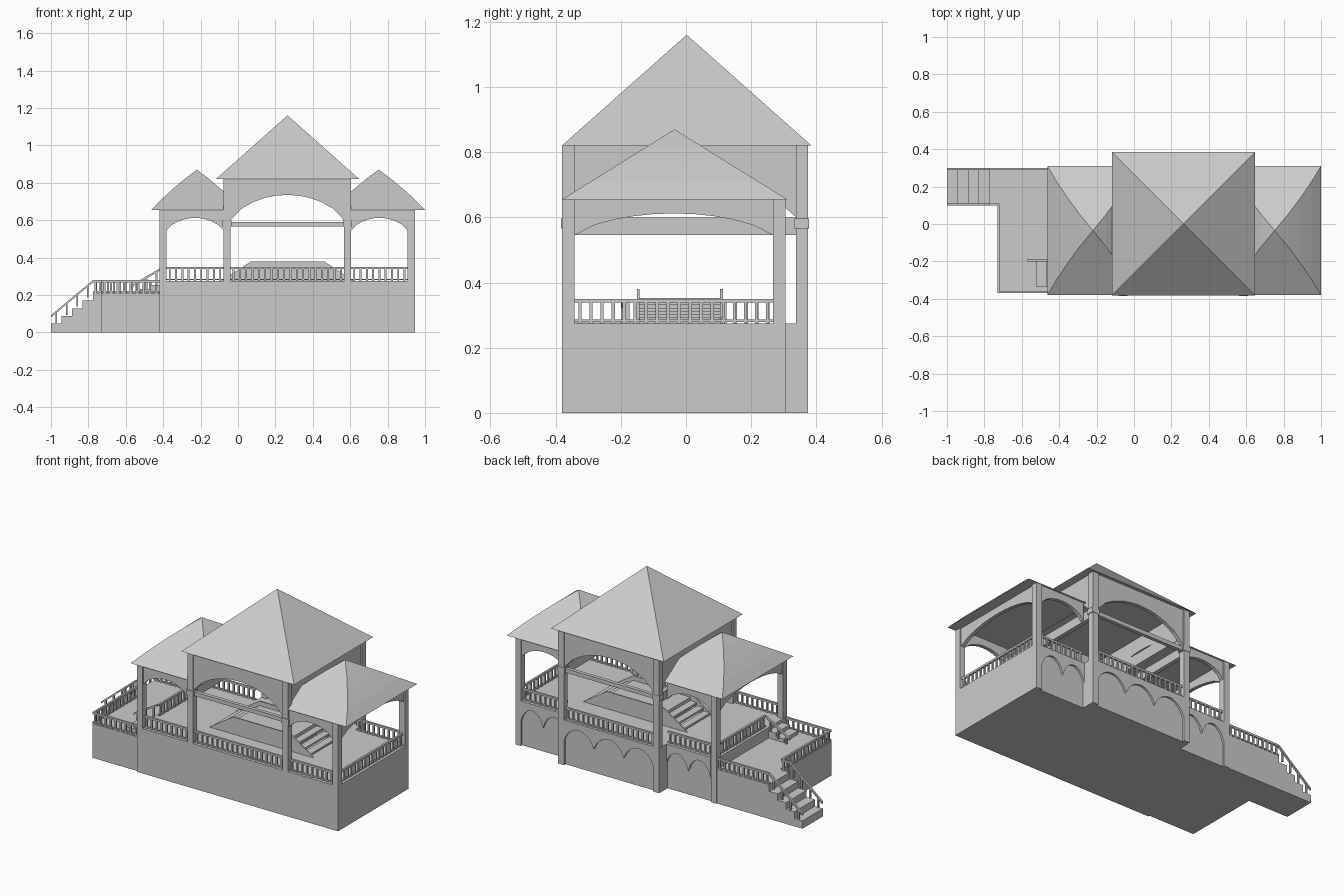
import bpy, bmesh, math
from mathutils import Vector

if "Cube" in bpy.data.objects:
    bpy.data.objects.remove(bpy.data.objects["Cube"])


def finish(name, bm):
    bmesh.ops.recalc_face_normals(bm, faces=bm.faces)
    me = bpy.data.meshes.new(name)
    bm.to_mesh(me)
    bm.free()
    ob = bpy.data.objects.new(name, me)
    bpy.context.collection.objects.link(ob)
    return ob


def add_box(bm, x0, x1, y0, y1, z0, z1):
    r = bmesh.ops.create_cube(bm, size=1)
    for v in r['verts']:
        v.co = Vector((x1 if v.co.x > 0 else x0, y1 if v.co.y > 0 else y0, z1 if v.co.z > 0 else z0))


def box(name, *dims):
    bm = bmesh.new()
    add_box(bm, *dims)
    return finish(name, bm)


def prism(name, pts, axis, d0, d1):
    """Extrude a (u, z) outline through depth; u runs along the named axis."""
    bm = bmesh.new()
    vs = [bm.verts.new((u, d0, z) if axis == 'x' else (d0, u, z)) for u, z in pts]
    f = bm.faces.new(vs)
    r = bmesh.ops.extrude_face_region(bm, geom=[f])
    move = (0, d1 - d0, 0) if axis == 'x' else (d1 - d0, 0, 0)
    bmesh.ops.translate(bm, verts=[e for e in r['geom'] if isinstance(e, bmesh.types.BMVert)], vec=move)
    return finish(name, bm)


def arch(name, axis, u0, u1, spring, crown, top, d0, d1, n=10):
    half, mid = (u1 - u0) / 2, (u0 + u1) / 2
    rise = crown - spring
    pts = [(u0, top)]
    for i in range(n + 1):
        t = -1 + 2 * i / n
        pts.append((mid + half * t, spring + rise * math.sqrt(1 - .92 * t * t) - rise * .28 * t * t))
    pts.append((u1, top))
    return prism(name, pts, axis, d0, d1)


def railing(name, p0, p1, h=.07, w=.012, step=.033, low=True):
    """Top rail, optional low rail and evenly spaced balusters between two foot points."""
    bm = bmesh.new()
    p0, p1 = Vector(p0), Vector(p1)
    d = p1 - p0
    flat = Vector((d.x, d.y, 0))
    side = flat.normalized().cross(Vector((0, 0, 1))) * w / 2

    def bar(za, zb):
        r = bmesh.ops.create_cube(bm, size=1)
        for v in r['verts']:
            base = p1 if v.co.x > 0 else p0
            v.co = base + side * (1 if v.co.y > 0 else -1) + Vector((0, 0, zb if v.co.z > 0 else za))
    bar(h - .012, h)
    if low:
        bar(.004, .011)
    n = max(1, round(flat.length / step))
    for i in range(n):
        c = p0 + d * ((i + .5) / n)
        add_box(bm, c.x - .005, c.x + .005, c.y - .005, c.y + .005, c.z, c.z + h - .006)
    return finish(name, bm)


def roof(name, cx, cy, hx, hy, z0, z1, prof, cut=None):
    """Hipped roof; prof lists (height fraction, x fraction)."""
    bm = bmesh.new()
    rings = []
    for t, fx in prof:
        z, fy = z0 + (z1 - z0) * t, 1 - t
        rings.append([bm.verts.new((cx + sx * hx * fx, cy + sy * hy * fy, z))
                      for sx, sy in ((-1, -1), (1, -1), (1, 1), (-1, 1))])
    apex = bm.verts.new((cx, cy, z1))
    for a, b in zip(rings, rings[1:]):
        for i in range(4):
            j = (i + 1) % 4
            bm.faces.new((a[i], a[j], b[j], b[i]))
    for i in range(4):
        bm.faces.new((rings[-1][i], rings[-1][(i + 1) % 4], apex))
    bm.faces.new(rings[0][::-1])
    if cut:
        bmesh.ops.bisect_plane(bm, geom=bm.verts[:] + bm.edges[:] + bm.faces[:],
                               plane_co=(cut[0], 0, 0), plane_no=(cut[1], 0, 0), clear_outer=True)
        bmesh.ops.holes_fill(bm, edges=bm.edges[:])
    return finish(name, bm)


D = .275   # deck height
L = .21    # landing height
# Base blocks
box("main_base", -.42, .945, -.38, .293, 0, D)
box("centre_back_base", -.08, .605, .28, .36, 0, D)
box("landing_base", -.73, -.42, -.37, .30, 0, L)
# Arched panels on the back of the base
for i in range(3):
    w = .61 / 3
    arch(f"centre_base_arch_{i}", 'x', -.04 + i * w, -.04 + (i + 1) * w, .15, .235, D, .36, .372)
for k, a in enumerate((-.38, .605)):
    for i in range(2):
        w = .152
        arch(f"side_base_arch_{k}_{i}", 'x', a + i * w, a + (i + 1) * w, .15, .235, D, .293, .305)

# Posts
P = .038
for x in (-.42, .907):
    for y in (-.38, .267):
        box("side_post", x, x + P, y, y + P, 0, .655)
for x in (-.078, .567):
    for y in (-.38, .337):
        box("centre_post", x, x + P, y, y + P, 0, .82)
        box("post_collar", x - .005, x + P + .005, y - .004, y + P + .002, .565, .597)
    # Side frame of the tall pavilion
    arch("centre_side_arch", 'y', -.342, .337, .60, .735, .82, x + .008, x + P - .008)
    box("centre_side_beam", x + .006, x + P - .006, -.342, .337, .545, .60)

# Tall pavilion front and back arches with tie beams
for y in (-.372, .345):
    arch("centre_arch", 'x', -.04, .567, .60, .735, .82, y, y + .022)
    box("centre_tie_beam", -.04, .567, y, y + .022, .566, .59)

# Side pavilion arches
for y in (-.372, .275):
    arch("left_arch", 'x', -.382, -.078, .545, .612, .655, y, y + .022)
    arch("right_arch", 'x', .605, .907, .545, .612, .655, y, y + .022)
for x in (-.412, .915):
    arch("end_arch", 'y', -.342, .267, .545, .612, .655, x, x + .022)

# Roofs
roof("centre_roof", .265, .002, .383, .383, .82, 1.16, [(0, 1)])
curve = [(0, 1), (.25, .79), (.5, .55), (.75, .29)]
roof("left_roof", -.22, -.035, .243, .345, .655, .87, curve, (-.045, 1))
roof("right_roof", .752, -.035, .248, .345, .655, .87, curve, (.575, -1))

# Deck railings
for a, b, yb in ((-.382, -.078, .286), (-.04, .567, .356), (.605, .907, .286)):
    railing("front_railing", (a, -.361, D), (b, -.361, D), .075)
    railing("back_railing", (a, yb, D), (b, yb, D), .075)
railing("right_railing", (.926, -.342, D), (.926, .267, D), .075)
railing("left_railing", (-.401, -.195, D), (-.401, .267, D), .075)

# Landing railings
railing("landing_front_railing", (-.73, -.364, L), (-.42, -.364, L))
railing("landing_left_railing", (-.724, -.364, L), (-.724, .105, L))
railing("landing_back_railing", (-.775, .294, L), (-.42, .294, L))
railing("landing_inner_railing", (-.775, .105, L), (-.724, .105, L))

# Outer stairs down from the landing
xs = (-1, -.945, -.888, -.832, -.775)
for i, x in enumerate(xs):
    box(f"outer_step_{i}", x, xs[i + 1] if i < 4 else -.73, .10, .30, 0, .048 + i * .0405)
for y in (.105, .294):
    railing("outer_stair_railing", (-1, y, .022), (-.775, y, L), .07, step=.055, low=False)

# Small stairs from landing to deck
box("small_step_low", -.525, -.47, -.335, -.20, L, .232)
box("small_step_high", -.47, -.42, -.335, -.20, L, .254)
railing("small_stair_railing", (-.57, -.194, L - .03), (-.41, -.194, D), .072, step=.05, low=False)

# Central raised platform with steps at both ends
box("platform", .07, .46, -.145, .11, D, .352)
for i in range(3):
    z = .352 - .02 * (i + 1)
    a = .045 * i
    box("platform_step_right", .46 + a, .505 + a, -.145, .11, z - .012, z)
    box("platform_step_left", .025 - a, .07 - a, -.145, .11, z - .012, z)
for y in (-.15, .105):
    prism("platform_side", [(-.09, D), (.07, .38), (.46, .38), (.62, D)], 'x', y, y + .008)
